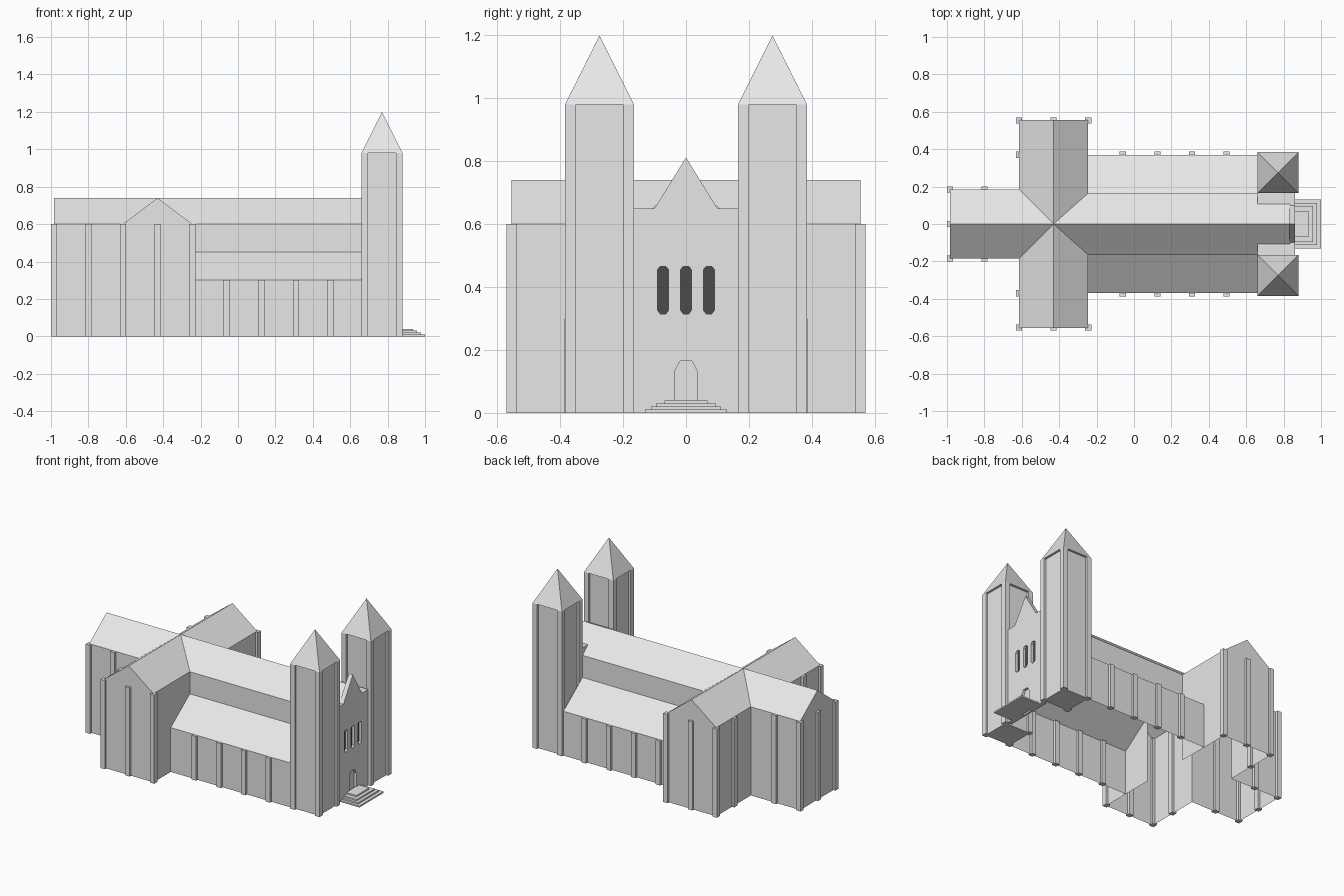
import bpy
import bmesh

cube = bpy.data.objects.get("Cube")
if cube:
    bpy.data.objects.remove(cube, do_unlink=True)


def material(name, value):
    mat = bpy.data.materials.new(name)
    mat.use_nodes = True
    color = (value, value, value, 1)
    mat.diffuse_color = color
    mat.node_tree.nodes["Principled BSDF"].inputs["Base Color"].default_value = color
    return mat


STONE = material("pale stone", 0.8)
GLASS = material("dark glass", 0.07)


def build(name, verts, faces, mat=STONE):
    bm = bmesh.new()
    vs = [bm.verts.new(v) for v in verts]
    for f in faces:
        bm.faces.new([vs[i] for i in f])
    bmesh.ops.recalc_face_normals(bm, faces=bm.faces)
    mesh = bpy.data.meshes.new(name)
    bm.to_mesh(mesh)
    bm.free()
    mesh.materials.append(mat)
    obj = bpy.data.objects.new(name, mesh)
    bpy.context.scene.collection.objects.link(obj)
    return obj


def prism(name, profile, x0, x1, mat=STONE):
    """Extrude a (y, z) outline along x."""
    n = len(profile)
    verts = [(x, y, z) for x in (x0, x1) for y, z in profile]
    faces = [range(n), range(n, 2 * n)]
    faces += [(i, (i + 1) % n, (i + 1) % n + n, i + n) for i in range(n)]
    return build(name, verts, faces, mat)


def box(name, x0, x1, y0, y1, z0, z1):
    return prism(name, [(y0, z0), (y1, z0), (y1, z1), (y0, z1)], x0, x1)


EAVE, RIDGE = 0.6, 0.74
CX = -0.43                      # crossing centre
EAST, WEST = -0.245, -0.615     # transept sides
NAVE, CHOIR, GABLE_Y = 0.165, 0.185, 0.555


def arm(name, a, b, axis, end, base=0.0, gable=True):
    """Hollow arm of the cross: two walls, two roof slopes with valleys, a gable."""
    def at_end(p):
        q = list(p)
        q[axis] = end
        return tuple(q)
    c = (CX, 0)
    a2, b2 = at_end(a), at_end(b)
    verts = [(*c, RIDGE), (*at_end(c), RIDGE)]
    verts += [(*p, z) for z in (EAVE, base) for p in (a, a2, b, b2)]
    faces = [(0, 2, 3, 1), (0, 4, 5, 1), (2, 3, 7, 6), (4, 5, 9, 8)]
    if gable:
        faces.append((1, 3, 7, 9, 5))
    build(name, verts, faces)


# Cross-shaped body
arm("choir", (WEST, CHOIR), (WEST, -CHOIR), 0, -0.985)
arm("nave", (EAST, NAVE), (EAST, -NAVE), 0, 0.835, base=0.45, gable=False)
for s, side in ((1, "back"), (-1, "front")):
    arm(side + "_transept", (EAST, s * NAVE), (WEST, s * CHOIR), 1, s * GABLE_Y)

    # Side aisle with a lean-to roof
    x0, x1 = EAST, 0.66
    build(side + "_aisle",
          [(x, s * y, z) for x in (x0, x1) for y, z in ((0.37, 0), (0.37, 0.3), (NAVE, 0.45))],
          [(0, 1, 4, 3), (1, 2, 5, 4)])

# Buttresses: (x, y) on one side, mirrored to the other
B = 0.0165


def buttress(x, y, top):
    box("buttress", x - B, x + B, y - B, y + B, 0, top)


for s in (1, -1):
    for x in (WEST, CX, EAST):
        buttress(x, s * 0.5535, EAVE)
    buttress(WEST, s * 0.37, EAVE)
    buttress(-0.8, s * CHOIR, EAVE)
    buttress(-0.9835, s * CHOIR, EAVE)
    for i in range(4):
        buttress(-0.06 + i * 0.185, s * 0.37, 0.3)
buttress(-0.9835, 0, EAVE)

# Towers: recessed core, corner piers and pyramid spire
TX, TY, R, PIER, TOP = 0.77, 0.275, 0.11, 0.035, 0.98
for s, side in ((1, "back"), (-1, "front")):
    cy = s * TY
    r = R - 0.015
    box(side + "_tower_core", TX - r, TX + r, cy - r, cy + r, 0, TOP)
    m = R - PIER / 2
    h = PIER / 2
    for i in (1, -1):
        for j in (1, -1):
            px, py = TX + i * m, cy + j * m
            box(side + "_tower_pier", px - h, px + h, py - h, py + h, 0, TOP)
    base = [(TX + i * R, cy + j * R, TOP) for i, j in ((-1, -1), (1, -1), (1, 1), (-1, 1))]
    build(side + "_spire", base + [(TX, cy, 1.2)],
          [(0, 1, 2, 3)] + [(i, (i + 1) % 4, 4) for i in range(4)])
    # Flat shoulder between tower and nave roof
    y0, y1 = sorted((s * 0.1, s * NAVE))
    box(side + "_shoulder", 0.66, 0.84, y0, y1, 0.6, 0.65)

# West front wall with its gable
FACE = 0.86
half = [(NAVE, 0), (NAVE, 0.65), (0.1, 0.65)]
outline = half + [(0, 0.812)] + [(-y, z) for y, z in reversed(half)]
facade = prism("facade", outline, 0.83, FACE)


def lancet(y):
    right = [(0.009, 0.315), (0.018, 0.327), (0.018, 0.455), (0.009, 0.465)]
    return [(y + a, z) for a, z in right] + [(y - a, z) for a, z in reversed(right)]


door_half = [(0.037, -0.02), (0.037, 0.13), (0.019, 0.165)]
door = door_half + [(-y, z) for y, z in reversed(door_half)]

# Cut the window and door recesses
windows = [lancet(y) for y in (-0.073, 0, 0.073)]
for shape in windows + [door]:
    cutter = prism("recess_cutter", shape, FACE - 0.02, FACE + 0.02)
    cutter.hide_render = True
    mod = facade.modifiers.new("recess", "BOOLEAN")
    mod.operation = "DIFFERENCE"
    mod.solver = "EXACT"
    mod.object = cutter
    bpy.context.view_layer.objects.active = facade
    bpy.ops.object.modifier_apply(modifier=mod.name)
    bpy.data.objects.remove(cutter, do_unlink=True)

for shape in windows:
    prism("window_glass", shape, FACE - 0.022, FACE - 0.017, GLASS)

# Door leaves, meeting at the middle
for s in (1, -1):
    prism("door_leaf", [(0, 0), (s * 0.037, 0), (s * 0.037, 0.13), (s * 0.019, 0.165), (0, 0.165)],
          FACE - 0.022, FACE - 0.017)

# Entrance steps
for i, (x, y) in enumerate([(1.0, 0.13), (0.978, 0.112), (0.957, 0.095), (0.935, 0.068)]):
    box("step", 0.855, x, -y, y, i * 0.01, (i + 1) * 0.01)
